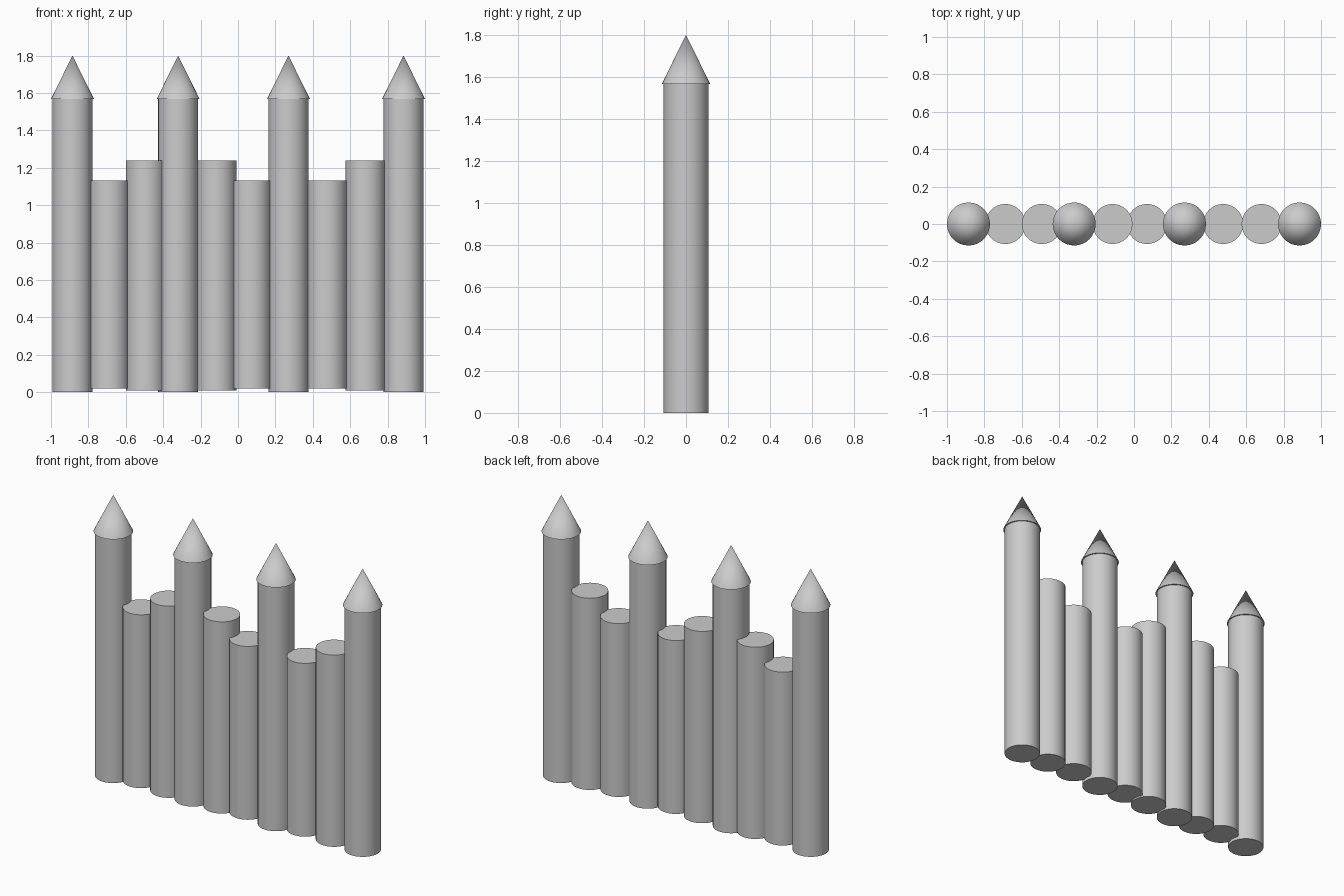
import bpy
import math

if "Cube" in bpy.data.objects:
    bpy.data.objects.remove(bpy.data.objects["Cube"])

SIDES = 32
POST_R = 0.107
CONE_R = 0.115
EAVES_Z, TIP_Z = 1.567, 1.8


def smooth(name):
    obj = bpy.context.object
    obj.name = name
    bpy.ops.object.shade_smooth_by_angle(angle=math.radians(35))


def post(name, x, bottom, top):
    bpy.ops.mesh.primitive_cylinder_add(
        vertices=SIDES, radius=POST_R, depth=top - bottom,
        location=(x, 0, (bottom + top) / 2))
    smooth(name)


def pointed_cap(name, x):
    bpy.ops.mesh.primitive_cone_add(
        vertices=SIDES, radius1=CONE_R, radius2=0, depth=TIP_Z - EAVES_Z,
        location=(x, 0, (EAVES_Z + TIP_Z) / 2))
    smooth(name)


# Tall posts with overhanging pointed caps
for i, x in enumerate((-0.885, -0.32, 0.27, 0.885), 1):
    post(f"tall_post_{i}", x, 0, EAVES_Z)
    pointed_cap(f"pointed_cap_{i}", x)

# Medium flat-topped posts
for i, x in enumerate((-0.493, -0.115, 0.682), 1):
    post(f"medium_post_{i}", x, 0.01, 1.24)

# Short flat-topped posts
for i, x in enumerate((-0.688, 0.07, 0.477), 1):
    post(f"short_post_{i}", x, 0.02, 1.132)
